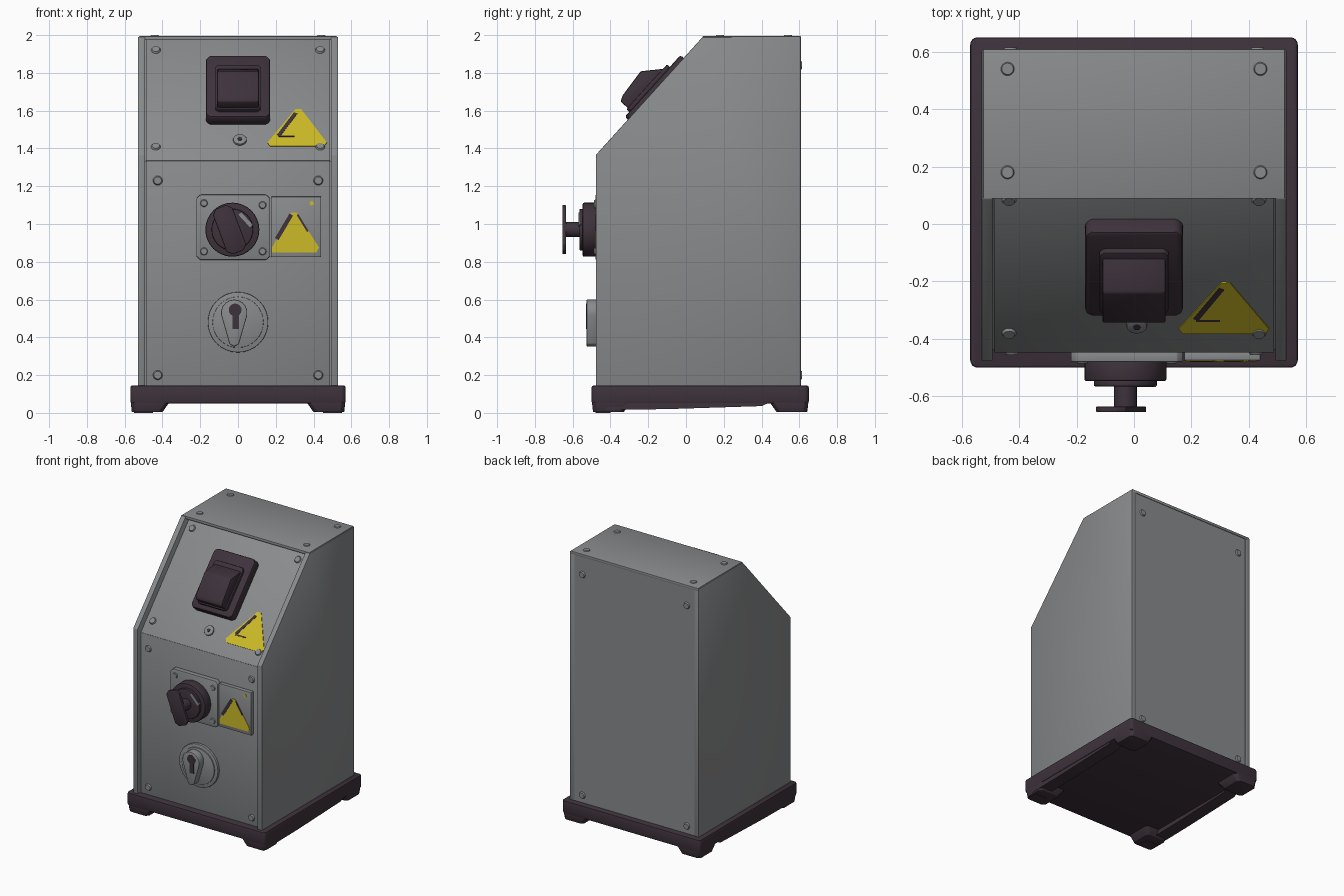
import bpy, bmesh, math
from mathutils import Matrix, Vector

cube = bpy.data.objects.get("Cube")
if cube:
    bpy.data.objects.remove(cube)


def material(name, rgb):
    m = bpy.data.materials.new(name)
    m.use_nodes = True
    m.diffuse_color = (*rgb, 1)
    m.node_tree.nodes["Principled BSDF"].inputs["Base Color"].default_value = (*rgb, 1)
    return m


GREY = material("grey_metal", (0.25, 0.257, 0.263))
DARK = material("dark_plastic", (0.048, 0.032, 0.045))
YELLOW = material("warning_yellow", (0.6, 0.49, 0.02))


def frame(origin, x, y):
    x, y = Vector(x).normalized(), Vector(y).normalized()
    m = Matrix((x, y, x.cross(y))).transposed().to_4x4()
    return Matrix.Translation(origin) @ m


# Working planes: local z points out of each face; front and slope panels sit recessed
UP = Vector((0, 0.565, 0.625)).normalized()
OUT = Vector((1, 0, 0)).cross(UP)
FOLD = Vector((0, -0.447, 1.335))
WORLD = Matrix.Identity(4)
SIDE = frame((0, 0, 0), (0, 1, 0), (0, 0, 1))
FRONT = frame((0, -0.447, 0), (1, 0, 0), (0, 0, 1))
BACK = frame((0, 0.605, 0), (-1, 0, 0), (0, 0, 1))
TOP = Matrix.Translation((0, 0, 1.985))
SLOPE = frame(FOLD, (1, 0, 0), UP)
SLOPE_SIDE = frame(FOLD, UP, OUT)


def prism(name, plane, pts, z0, z1, mat, bevel=0, top=None):
    """Solid between an outline and its copy (or another outline) above it."""
    bm = bmesh.new()
    low = [bm.verts.new((x, y, z0)) for x, y in pts]
    high = [bm.verts.new((x, y, z1)) for x, y in (top or pts)]
    bm.faces.new(low)
    bm.faces.new(high)
    for i in range(len(low)):
        j = (i + 1) % len(low)
        bm.faces.new((low[i], low[j], high[j], high[i]))
    bmesh.ops.recalc_face_normals(bm, faces=bm.faces)
    if bevel:
        sharp = [e for e in bm.edges if e.calc_face_angle(0) > 0.6]
        bmesh.ops.bevel(bm, geom=sharp, offset=bevel, segments=2, profile=0.5, affect='EDGES')
    bm.transform(plane)
    me = bpy.data.meshes.new(name)
    bm.to_mesh(me)
    bm.free()
    me.materials.append(mat)
    ob = bpy.data.objects.new(name, me)
    bpy.context.collection.objects.link(ob)


def rect(x0, x1, y0, y1):
    return [(x0, y0), (x1, y0), (x1, y1), (x0, y1)]


def circle(cx, cy, r, n=32):
    return [(cx + r * math.cos(math.tau * i / n), cy + r * math.sin(math.tau * i / n)) for i in range(n)]


def blunt(pts, d):
    """Cut the corners off an outline."""
    out = []
    for i, p in enumerate(pts):
        p = Vector(p)
        for q in (pts[i - 1], pts[(i + 1) % len(pts)]):
            out.append(tuple(p + (Vector(q) - p).normalized() * d))
    return out


def bar(a, b, w):
    """Outline of a straight strip."""
    a, b = Vector(a), Vector(b)
    s = (b - a).normalized().orthogonal() * w / 2
    return [tuple(p) for p in (a + s, b + s, b - s, a - s)]


# Cabinet body and the two side sheets that stand proud of the panels
profile = [(-0.437, 0.13), (0.605, 0.13), (0.605, 1.985), (0.153, 1.985), (-0.437, 1.332)]
prism("cabinet_body", SIDE, profile, -0.5, 0.5, GREY)
sheet = [(-0.477, 0.13), (0.608, 0.13), (0.608, 1.99), (0.088, 1.99), (-0.477, 1.366)]
for name, s in (("left", 1), ("right", -1)):
    prism(name + "_side_sheet", SIDE, sheet, s * 0.492, s * 0.53, GREY, 0.004)

# Front, sloping and top panels
prism("front_panel", FRONT, rect(-0.488, 0.488, 0.14, 1.335), -0.02, 0, GREY, 0.003)
prism("slope_panel", SLOPE, rect(-0.488, 0.488, 0.0, 0.865), -0.02, 0, GREY, 0.003)
prism("top_panel", TOP, rect(-0.525, 0.525, 0.088, 0.609), -0.012, 0.009, GREY, 0.003)

# Plinth with four tapered feet and a shallow skirt along each side
prism("plinth", WORLD, blunt(rect(-0.57, 0.57, -0.5, 0.65), 0.015), 0.05, 0.145, DARK, 0.01)
for sx, xn in ((1, "left"), (-1, "right")):
    for y, sy, yn in ((-0.5, 1, "front"), (0.65, -1, "back")):
        def foot(w, e):
            a, b = sx * (0.57 - e), sx * (0.57 - w)
            c, d = y + sy * e, y + sy * w
            return blunt([(a, c), (b, c), (b, d), (a, d)], 0.02)
        prism(f"{yn}_{xn}_foot", WORLD, foot(0.17, 0.008), 0.004, 0.075, DARK, 0.004, foot(0.22, 0.0))
    skirt = [(-0.42, 0.016), (-0.1, 0.02), (0.4, 0.036), (0.5, 0.08), (-0.42, 0.08)]
    prism(xn + "_skirt", SIDE, skirt, sx * 0.47, sx * 0.565, DARK)
    prism(xn + "_foot_pad", WORLD, rect(sx * 0.55, sx * 0.45, -0.48, -0.4), 0, 0.05, DARK)

# Screws on every panel
screws = (
    ("front", FRONT, 0.425, (0.2, 1.23), 0.0),
    ("slope", SLOPE, 0.435, (0.1, 0.79), 0.0),
    ("top", TOP, 0.44, (0.18, 0.54), 0.006),
    ("back", BACK, 0.43, (0.2, 1.84), 0.0),
)
for name, plane, x, heights, base in screws:
    for s in (1, -1):
        for h in heights:
            prism(name + "_screw", plane, circle(s * x, h, 0.027, 16), base - 0.003, base + 0.009,
                  GREY, 0, circle(s * x, h, 0.02, 16))

# Rocker switch on the slope
prism("switch_frame", SLOPE, blunt(rect(-0.17, 0.17, 0.255, 0.695), 0.02), -0.005, 0.065, DARK, 0.012)
prism("switch_collar", SLOPE, blunt(rect(-0.12, 0.12, 0.29, 0.61), 0.015), 0.06, 0.085, DARK, 0.005)
rocker = [(0.30, 0.06), (0.30, 0.135), (0.33, 0.149), (0.49, 0.164), (0.59, 0.075)]
prism("switch_rocker", SLOPE_SIDE, rocker, -0.11, 0.11, DARK, 0.008)

# Indicator lamp below the switch
prism("lamp_ring", SLOPE, circle(0.01, 0.145, 0.036, 20), -0.005, 0.012, GREY, 0.004)
prism("lamp_centre", SLOPE, circle(0.01, 0.145, 0.012, 12), 0.008, 0.016, DARK)

# Warning label on the slope
label = blunt([(0.14, 0.1), (0.485, 0.1), (0.32, 0.39)], 0.03)
prism("slope_warning_label", SLOPE, label, -0.002, 0.005, YELLOW)
prism("slope_label_stroke", SLOPE, bar((0.215, 0.175), (0.305, 0.335), 0.02), 0.004, 0.007, DARK)
prism("slope_label_foot", SLOPE, bar((0.215, 0.17), (0.30, 0.17), 0.01), 0.004, 0.007, DARK)

# Rotary switch plate and label plate
prism("dial_plate", FRONT, blunt(rect(-0.22, 0.17, 0.81, 1.155), 0.02), -0.005, 0.033, GREY, 0.004)
prism("label_plate", FRONT, rect(0.175, 0.44, 0.825, 1.145), -0.005, 0.028, GREY, 0.003)
label = blunt([(0.15, 0.85), (0.445, 0.85), (0.297, 1.085)], 0.03)
label = [(max(x, 0.18), y) for x, y in label]
prism("plate_warning_label", FRONT, label, 0.026, 0.031, YELLOW)
prism("plate_label_spot", FRONT, circle(0.39, 1.11, 0.012, 8), 0.026, 0.031, YELLOW)
prism("plate_label_stroke", FRONT, bar((0.205, 0.92), (0.282, 1.05), 0.022), 0.03, 0.033, DARK)
prism("plate_label_edge", FRONT, bar((0.315, 1.05), (0.37, 0.96), 0.01), 0.03, 0.033, DARK)
for x, z in ((-0.18, 0.855), (-0.18, 1.11), (0.13, 0.855), (0.13, 1.10)):
    prism("dial_plate_screw", FRONT, circle(x, z, 0.022, 14), 0.03, 0.039, GREY, 0, circle(x, z, 0.016, 14))

# Rotary knob
KX, KZ = -0.03, 0.97
prism("knob_base", FRONT, circle(KX, KZ, 0.143), 0.025, 0.1, DARK, 0.008)
prism("knob_step", FRONT, circle(KX, KZ, 0.11), 0.095, 0.118, DARK, 0.005)
prism("knob_stem", FRONT, circle(KX, KZ, 0.04, 20), 0.11, 0.2, DARK)
grip = blunt(bar((KX - 0.06, KZ + 0.12), (KX + 0.03, KZ - 0.12), 0.11), 0.025)
prism("knob_grip", FRONT, grip, 0.188, 0.208, DARK, 0.004)
prism("knob_pointer", FRONT, bar((KX + 0.04, KZ + 0.085), (KX + 0.10, KZ + 0.02), 0.02), 0.095, 0.121, GREY)

# Lock with a teardrop handle and keyhole
prism("lock_disc", FRONT, circle(0, 0.48, 0.16), -0.005, 0.018, GREY, 0.004)
prism("lock_rim", FRONT, circle(0, 0.48, 0.135), 0.01, 0.026, GREY, 0.003)
tear = [(-0.02 + 0.07 * math.cos(a), 0.53 + 0.07 * math.sin(a))
        for a in [math.radians(d) for d in range(-10, 191, 20)]]
tear += [(-0.045, 0.365), (-0.02, 0.35), (0.005, 0.365)]
prism("lock_handle", FRONT, tear, 0.015, 0.08, GREY, 0.006)
prism("keyhole_round", FRONT, circle(-0.015, 0.545, 0.034, 16), 0.076, 0.082, DARK)
prism("keyhole_slot", FRONT, bar((-0.012, 0.55), (-0.012, 0.445), 0.034), 0.076, 0.0822, DARK)

# Smooth the round parts and keep hard edges
bpy.ops.object.select_all(action='DESELECT')
for ob in bpy.context.collection.objects:
    if ob.type == 'MESH':
        ob.select_set(True)
        bpy.context.view_layer.objects.active = ob
bpy.ops.object.shade_smooth_by_angle(angle=math.radians(35))
